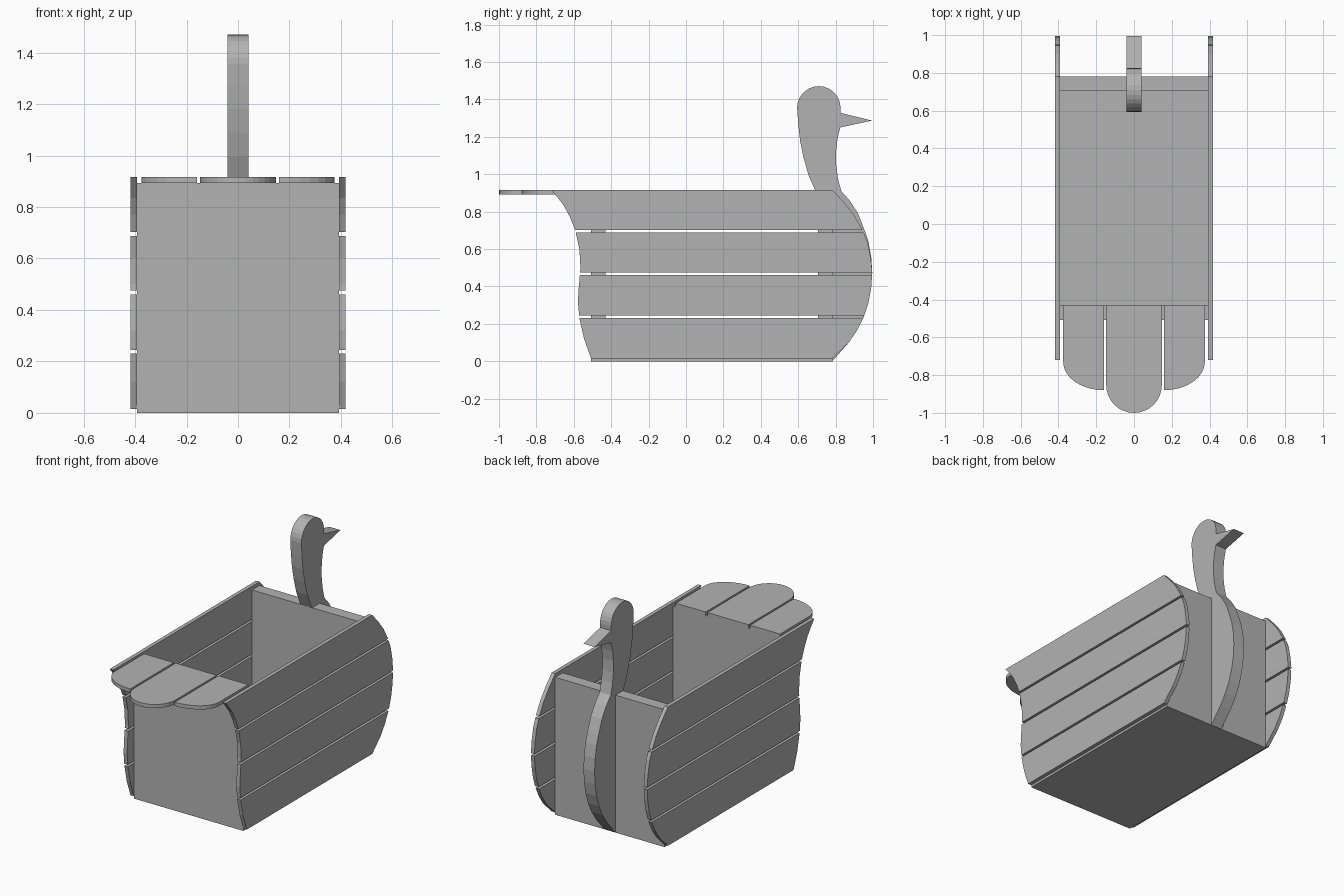
import bpy, bmesh, math
from mathutils import Vector

cube = bpy.data.objects.get("Cube")
if cube:
    bpy.data.objects.remove(cube, do_unlink=True)

grey = bpy.data.materials.new("plain grey")
grey.use_nodes = True
grey.diffuse_color = (0.45, 0.45, 0.45, 1)
grey.node_tree.nodes["Principled BSDF"].inputs["Base Color"].default_value = (0.45, 0.45, 0.45, 1)


def prism(name, outline, low, high, axis):
    """Extrude a 2D outline along x (outline is y, z) or z (outline is x, y)."""
    place = (lambda a, b, d: (d, a, b)) if axis == "x" else (lambda a, b, d: (a, b, d))
    bm = bmesh.new()
    face = bm.faces.new([bm.verts.new(place(a, b, low)) for a, b in outline])
    out = bmesh.ops.extrude_face_region(bm, geom=[face])
    new = [v for v in out["geom"] if isinstance(v, bmesh.types.BMVert)]
    bmesh.ops.translate(bm, verts=new, vec=Vector(place(0, 0, high - low)))
    bmesh.ops.recalc_face_normals(bm, faces=bm.faces)
    mesh = bpy.data.meshes.new(name)
    bm.to_mesh(mesh)
    bm.free()
    mesh.materials.append(grey)
    obj = bpy.data.objects.new(name, mesh)
    bpy.context.collection.objects.link(obj)
    return obj


def box(name, y0, y1, z0, z1, half=0.393):
    return prism(name, [(y0, z0), (y1, z0), (y1, z1), (y0, z1)], -half, half, "x")


def edge_between(curve, z0, z1):
    """Part of a rising (y, z) curve between two heights."""
    def at(z):
        for (ya, za), (yb, zb) in zip(curve, curve[1:]):
            if za <= z <= zb:
                return (ya + (yb - ya) * (z - za) / (zb - za), z)
    return [at(z0)] + [p for p in curve if z0 + .004 < p[1] < z1 - .004] + [at(z1)]


# Box: floor and end panels
box("floor", -0.43, 0.705, 0, 0.02)
box("front_panel", -0.507, -0.43, 0, 0.893)
box("back_panel", 0.705, 0.782, 0, 0.893)

# Side slats, cut from one curved silhouette
front_edge = [(-.507, .015), (-.545, .12), (-.57, .23), (-.578, .32), (-.573, .4), (-.564, .5),
              (-.57, .6), (-.592, .7), (-.62, .77), (-.655, .835), (-.69, .88), (-.72, .917)]
back_edge = [(.782, .015), (.87, .1), (.915, .165), (.95, .235), (.975, .31), (.99, .39), (.996, .475),
             (.987, .56), (.97, .64), (.945, .7), (.9, .78), (.845, .85), (.782, .917)]
for row, (z0, z1) in enumerate([(.015, .231), (.245, .461), (.475, .688), (.702, .917)], 1):
    outline = edge_between(front_edge, z0, z1)[::-1] + edge_between(back_edge, z0, z1)
    for side, low in (("left", .393), ("right", -.418)):
        prism(f"{side}_slat_{row}", outline, low, low + .025, "x")

# Bird: breast, neck, head and beak as one flat board
breast = [(.782, 0)] + back_edge[1:7] + [(.99, .56), (.975, .64), (.955, .7), (.92, .79), (.875, .86), (.83, .91)]
throat = [(.812, .98), (.803, 1.05), (.802, 1.12), (.81, 1.19), (.825, 1.25)]
beak = [(.995, 1.287), (.825, 1.328)]
head = [(.71 + .116 * math.cos(a), 1.355 + .116 * math.sin(a))
        for a in (math.pi * i / 14 for i in range(15))]
nape = [(.6, 1.27), (.61, 1.18), (.628, 1.09), (.655, .995), (.69, .915), (.7, .893), (.782, .893)]
prism("bird_board", breast + throat + beak + head + nape, -.04, .04, "x")

# Tail: three boards with rounded tips
quarter = [math.pi / 2 * i / 8 for i in range(9)]
round_tip = [(-.147 * math.cos(a), -.853 - .147 * math.sin(a)) for a in quarter + [math.pi / 2 + q for q in quarter[1:]]]
prism("middle_tail_board", [(-.147, -.43)] + round_tip + [(.147, -.43)], .893, .917, "z")
side_tip = [(.16 + .215 * math.cos(a), -.73 - .15 * math.sin(a)) for a in quarter]
for side, s in (("left", 1), ("right", -1)):
    outline = [(.16, -.43), (.375, -.43)] + side_tip
    prism(f"{side}_tail_board", [(s * x, y) for x, y in outline], .893, .917, "z")
